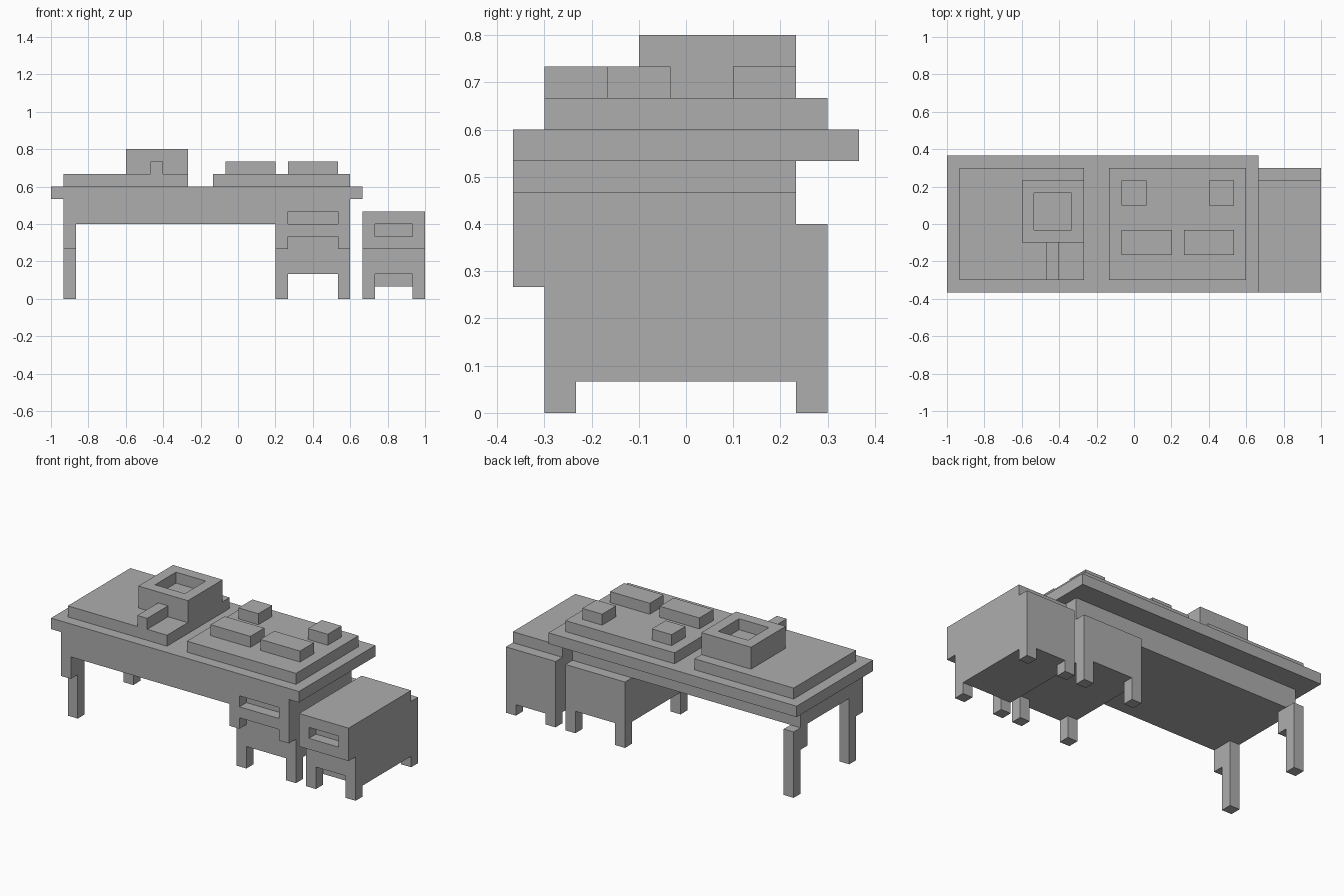
import bpy
import bmesh
from mathutils import Vector

cube = bpy.data.objects.get("Cube")
if cube:
    bpy.data.objects.remove(cube)

U = 1 / 15                         # one block of the model's grid
ORIGIN = Vector((15, 5.5, 0))      # grid point that sits at the world origin

grey = bpy.data.materials.new("plain_grey")
grey.use_nodes = True
colour = (0.42, 0.42, 0.42, 1)
grey.diffuse_color = colour
grey.node_tree.nodes["Principled BSDF"].inputs["Base Color"].default_value = colour


def make(name, *boxes):
    """One object from boxes given as (x range, y range, z range) in blocks."""
    bm = bmesh.new()
    for box in boxes:
        low = Vector([r[0] for r in box])
        high = Vector([r[1] for r in box])
        verts = bmesh.ops.create_cube(bm, size=1)["verts"]
        for v in verts:
            part = v.co + Vector((0.5, 0.5, 0.5))
            v.co = (low + part * (high - low) - ORIGIN) * U
    mesh = bpy.data.meshes.new(name)
    bm.to_mesh(mesh)
    bm.free()
    mesh.materials.append(grey)
    obj = bpy.data.objects.new(name, mesh)
    bpy.context.collection.objects.link(obj)
    return obj


def cut(obj, *box):
    """Cut one box out of an object."""
    cutter = make("cutter", box)
    cutter.hide_render = True
    mod = obj.modifiers.new("cut", 'BOOLEAN')
    mod.operation = 'DIFFERENCE'
    mod.solver = 'EXACT'
    mod.object = cutter
    bpy.context.view_layer.objects.active = obj
    bpy.ops.object.modifier_apply(modifier=mod.name)
    bpy.data.objects.remove(cutter)


def feet(name, x0, x1, top):
    """Four short corner feet below a pedestal."""
    make(name, *[((x, x + 1), (y, y + 1), (0, top))
                 for x in (x0, x1 - 1) for y in (1, 9)])


# Desk top and the thick apron below it, with the drawer's finger slot
make("desk_top", ((0, 25), (0, 11), (8, 9)))
apron = make("desk_apron", ((1, 24), (0, 9), (6, 8)))
cut(apron, (19, 23), (-1, 1), (5, 7))

# Legs and corner brackets at the open end
for side, leg_y, bracket_y in (("front", 1, 0), ("back", 9, 8)):
    make(side + "_leg", ((1, 2), (leg_y, leg_y + 1), (0, 6)))
    make(side + "_leg_bracket", ((1, 2), (bracket_y, bracket_y + 1), (4, 6)))

# Built-in drawer pedestal
make("desk_pedestal", ((18, 24), (1, 10), (2, 6)))
drawer = make("desk_drawer_front", ((18, 24), (0, 1), (4, 6)))
cut(drawer, (19, 23), (-1, 2), (3, 5))
feet("desk_pedestal_feet", 18, 24, 2)

# Separate side cabinet
cabinet = make("cabinet_body", ((25, 30), (1, 9), (1, 7)))
cut(cabinet, (26, 29), (0, 2), (0, 2))
make("cabinet_back", ((25, 30), (9, 10), (1, 6)))
cabinet_front = make("cabinet_drawer_front", ((25, 30), (0, 1), (4, 7)))
cut(cabinet_front, (26, 29), (-1, 2), (5, 6))
feet("cabinet_feet", 25, 30, 1)

# Raised mats on the desk
make("left_mat", ((1, 11), (1, 10), (9, 10)))
make("right_mat", ((13, 24), (1, 10), (9, 10)))

# Open box with a bar in front
tray = make("open_box", ((6, 11), (4, 9), (10, 12)))
cut(tray, (7, 10), (5, 8), (11, 13))
make("box_bar", ((8, 9), (1, 4), (10, 11)))

# Small blocks on the right mat
for name, x, y in (("front_block_a", (14, 18), (3, 5)),
                   ("front_block_b", (19, 23), (3, 5)),
                   ("back_block_a", (14, 16), (7, 9)),
                   ("back_block_b", (21, 23), (7, 9))):
    make(name, (x, y, (10, 11)))
